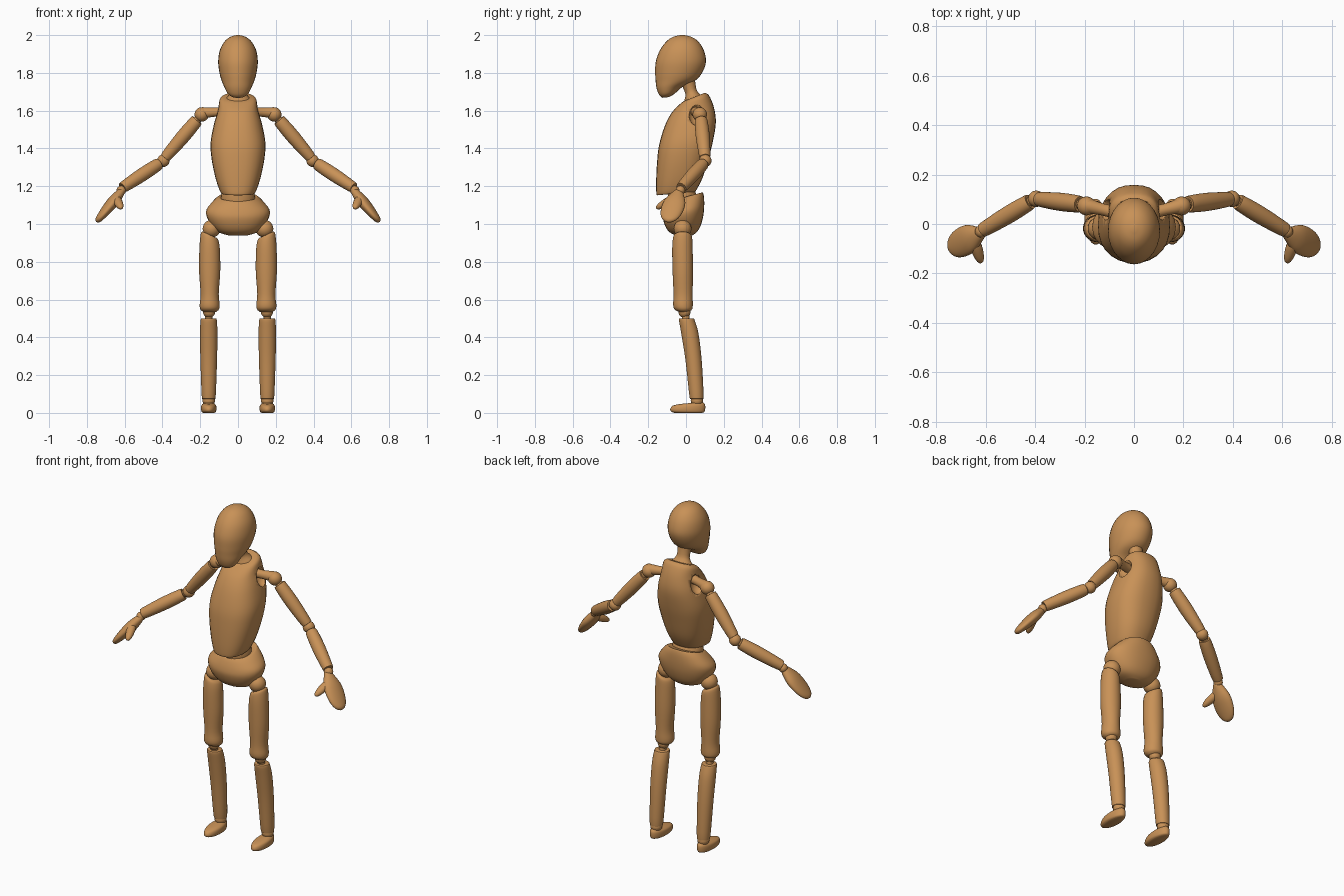
import bpy, bmesh, math
from mathutils import Vector

wood = bpy.data.materials.new("warm_wood")
wood.diffuse_color = (0.58, 0.285, 0.095, 1)
SEG = 28


def smooth_rows(rows, sub):
    """Catmull-Rom resampling of section tuples."""
    out = []
    for i in range(len(rows) - 1):
        p0, p1, p2 = rows[max(i - 1, 0)], rows[i], rows[i + 1]
        p3 = rows[min(i + 2, len(rows) - 1)]
        for k in range(sub):
            t = k / sub
            out.append(tuple(
                b + 0.5 * t * (c - a + t * (2 * a - 5 * b + 4 * c - d + t * (3 * (b - c) + d - a)))
                for a, b, c, d in zip(p0, p1, p2, p3)))
    return out + [rows[-1]]


def skin(name, rings, mirror=False, angle=40):
    """Close a stack of rings into one smooth-shaded part."""
    bm = bmesh.new()
    rows = [[bm.verts.new(p) for p in ring] for ring in rings]
    n = len(rows[0])
    for a, b in zip(rows, rows[1:]):
        for i in range(n):
            bm.faces.new((a[i], a[(i + 1) % n], b[(i + 1) % n], b[i]))
    bm.faces.new(rows[0][::-1])
    bm.faces.new(rows[-1])
    bmesh.ops.recalc_face_normals(bm, faces=bm.faces)
    me = bpy.data.meshes.new(name)
    bm.to_mesh(me)
    bm.free()
    ob = bpy.data.objects.new(name, me)
    bpy.context.collection.objects.link(ob)
    me.materials.append(wood)
    bpy.ops.object.select_all(action='DESELECT')
    ob.select_set(True)
    bpy.context.view_layer.objects.active = ob
    bpy.ops.object.shade_smooth_by_angle(angle=math.radians(angle))
    if mirror:
        ob.modifiers.new("both_sides", 'MIRROR')
    return ob


def loft(name, rows, cx=0, power=2.0, mirror=False, sub=4):
    """Upright part; rows: z front, z back, y front, y back, half width, sideways slope."""
    rings = []
    for zf, zb, yf, yb, rx, sx in smooth_rows(rows, sub):
        ring = []
        for i in range(SEG):
            a = math.tau * i / SEG
            c, s = math.cos(a), math.sin(a)
            u = math.copysign(abs(c) ** (2 / power), c)
            v = math.copysign(abs(s) ** (2 / power), s)
            ring.append((cx + rx * u, (yf + yb) / 2 + (yb - yf) / 2 * v,
                         (zf + zb) / 2 + (zb - zf) / 2 * v + sx * rx * u))
        rings.append(ring)
    return skin(name, rings, mirror)


def limb(name, a, b, rows, side=(0, 1, 0), mirror=True, sub=3):
    """Part along a line; rows: position 0-1, radius along side, radius across."""
    a, b = Vector(a), Vector(b)
    d = (b - a).normalized()
    u = Vector(side)
    u = (u - d * u.dot(d)).normalized()
    v = d.cross(u)
    rings = [[a + (b - a) * t + u * r1 * math.cos(math.tau * i / SEG) + v * r2 * math.sin(math.tau * i / SEG)
              for i in range(SEG)] for t, r1, r2 in smooth_rows(rows, sub)]
    return skin(name, rings, mirror)


def ball(name, c, r, mirror=True, stretch=1.0):
    rows = []
    for k in range(13):
        t = math.pi * (0.02 + 0.96 * k / 12)
        rows.append((0.5 - 0.5 * math.cos(t), r * math.sin(t), r * math.sin(t)))
    c, h = Vector(c), Vector((0, 0, r * stretch))
    return limb(name, c - h, c + h, rows, mirror=mirror, sub=1)


def rod(r0, rm, r1):
    """Turned dowel profile with eased rims."""
    return [(0, r0 * .82, r0 * .82), (.04, r0, r0), (.45, rm, rm), (.95, r1, r1), (1, r1 * .82, r1 * .82)]


# Head: egg with a sloping jaw
loft("head", [
    (1.668, 1.672, -.125, -.09, .025, 0), (1.685, 1.69, -.143, -.06, .052, 0),
    (1.72, 1.725, -.156, -.02, .071, 0), (1.76, 1.76, -.161, .05, .087, 0),
    (1.80, 1.80, -.163, .085, .098, 0), (1.86, 1.86, -.160, .106, .105, 0),
    (1.92, 1.92, -.138, .094, .096, 0), (1.965, 1.965, -.105, .066, .072, 0),
    (1.99, 1.99, -.07, .03, .042, 0), (2.0, 2.0, -.03, -.01, .008, 0)])

# Neck flaring into a collar
limb("neck", (0, .05, 1.62), (0, .0, 1.79),
     [(0, .06, .07), (.22, .052, .068), (.38, .036, .046), (.55, .032, .036), (1, .045, .045)],
     mirror=False)

# Torso, with shoulder hollows cut out
torso = loft("torso", [
    (1.152, 1.17, -.152, .045, .082, 0), (1.162, 1.18, -.157, .055, .094, 0),
    (1.23, 1.25, -.158, .09, .118, 0), (1.33, 1.35, -.153, .12, .139, 0),
    (1.42, 1.44, -.142, .143, .145, 0), (1.52, 1.54, -.112, .158, .127, 0),
    (1.59, 1.62, -.075, .147, .106, 0), (1.635, 1.68, -.032, .122, .097, 0),
    (1.65, 1.695, -.012, .1, .08, 0)], power=2.4)
hollow = ball("shoulder_hollow_cutter", (.125, .06, 1.58), .046, stretch=1.3)
hollow.hide_render = True
hollow.hide_viewport = False
hollow.display_type = 'WIRE'
cut = torso.modifiers.new("shoulder_hollows", 'BOOLEAN')
cut.operation = 'DIFFERENCE'
cut.object = hollow
cut.solver = 'EXACT'

# Waist and pelvis
loft("waist", [(1.08, 1.08, -.09, .06, .085, 0), (1.14, 1.14, -.095, .06, .09, 0),
               (1.19, 1.19, -.095, .04, .08, 0)])
loft("pelvis", [
    (.938, .938, -.05, .03, .045, 0), (.955, .955, -.085, .055, .1, 0),
    (.985, .985, -.108, .075, .135, 0), (1.03, 1.035, -.122, .09, .163, 0),
    (1.065, 1.085, -.118, .096, .167, 0), (1.10, 1.135, -.105, .096, .135, 0),
    (1.12, 1.165, -.092, .09, .106, 0), (1.12, 1.165, -.085, .082, .095, 0)], power=2.2)

# Legs
ball("hip_ball", (.14, -.018, .975), .047)
loft("thigh", [
    (.535, .535, -.04, .015, .035, 0), (.548, .548, -.06, .032, .049, 0),
    (.572, .572, -.068, .036, .053, 0), (.63, .63, -.066, .035, .048, 0),
    (.75, .75, -.071, .037, .056, 0), (.87, .87, -.073, .035, .054, .1),
    (.93, .93, -.068, .032, .047, .4), (.943, .943, -.058, .022, .037, .45)],
    cx=.15, mirror=True)
ball("knee_ball", (.153, -.008, .535), .032)
limb("knee_peg", (.154, -.005, .54), (.155, 0, .48), rod(.02, .02, .02))
loft("shin", [
    (.082, .082, .024, .084, .031, 0), (.09, .09, .018, .093, .037, 0),
    (.28, .28, -.003, .083, .044, 0), (.42, .42, -.025, .066, .046, 0),
    (.49, .49, -.037, .046, .043, 0), (.50, .50, -.033, .04, .038, 0)], cx=.155, mirror=True)
ball("ankle_ball", (.155, .058, .066), .033)
loft("foot", [
    (0, 0, -.062, .085, .03, 0), (.008, .006, -.08, .098, .038, 0),
    (.022, .025, -.083, .102, .041, 0), (.038, .045, -.07, .1, .038, 0),
    (.047, .058, -.035, .088, .025, 0)], cx=.155, mirror=True)

# Arms
limb("shoulder_peg", (.07, .045, 1.595), (.195, .075, 1.588), rod(.026, .024, .03))
ball("shoulder_ball", (.192, .073, 1.58), .038)
limb("shoulder_pin", (.195, .075, 1.575), (.235, .083, 1.53), rod(.022, .022, .022))
limb("upper_arm", (.217, .08, 1.55), (.385, .1, 1.352), rod(.034, .037, .03))
ball("elbow_ball", (.395, .102, 1.335), .033)
limb("elbow_pin", (.395, .102, 1.335), (.45, .075, 1.3), rod(.02, .02, .02))
limb("forearm", (.42, .09, 1.318), (.612, -.025, 1.192), rod(.033, .036, .03))
ball("wrist_ball", (.618, -.03, 1.178), .025)

# Hands: flat mitten palm and a thumb
limb("palm", (.612, -.035, 1.178), (.748, -.098, 1.012),
     [(0, .018, .016), (.1, .03, .023), (.35, .056, .03), (.6, .06, .027),
      (.82, .05, .021), (.95, .03, .015), (1, .008, .005)], side=(-.2, -.95, .1))
limb("thumb", (.645, -.07, 1.135), (.618, -.157, 1.083),
     [(0, .02, .02), (.3, .024, .022), (.7, .02, .018), (.93, .012, .011), (1, .003, .003)],
     side=(1, 0, 0))
